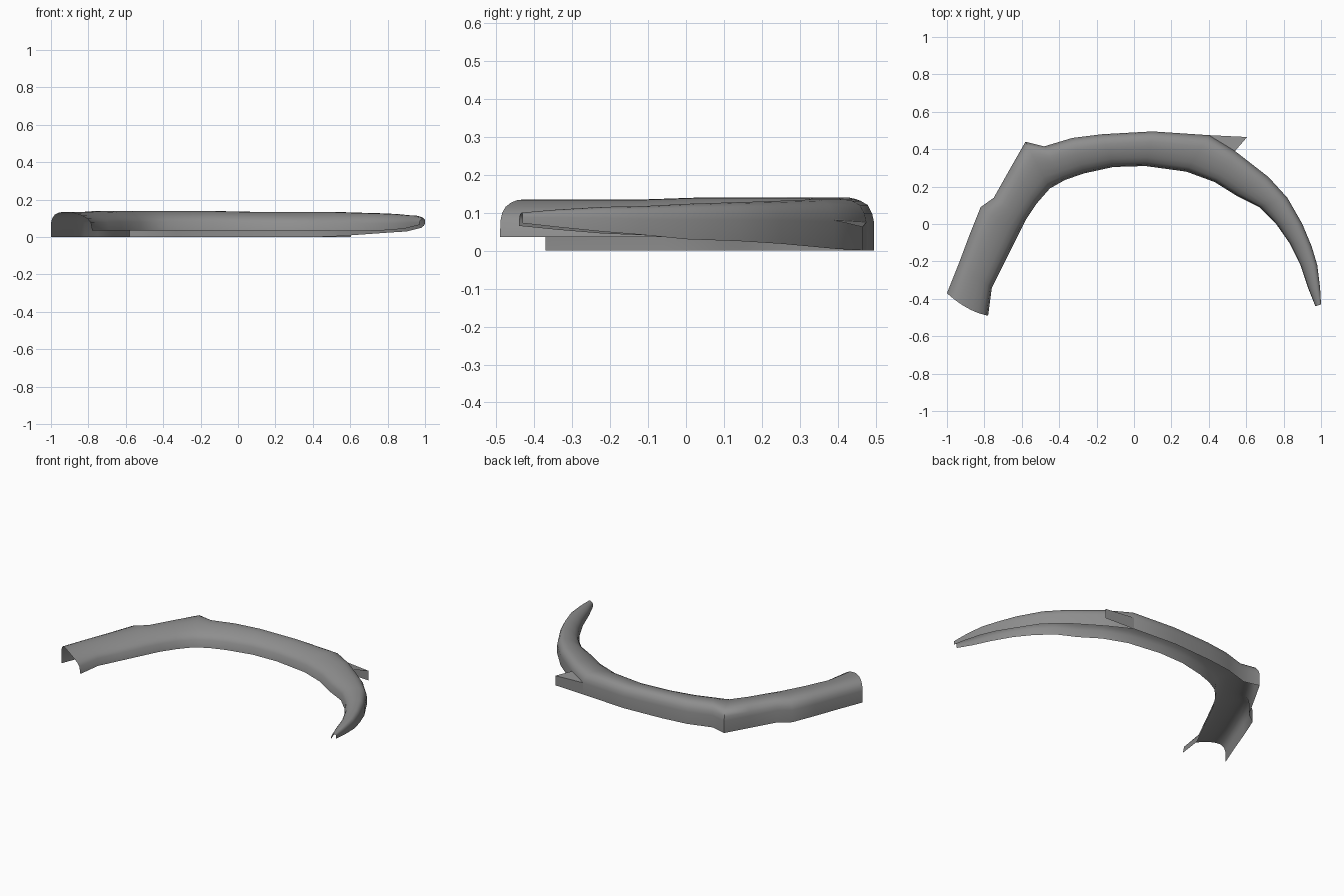
import bpy
import bmesh
from mathutils import Vector

cube = bpy.data.objects.get("Cube")
if cube:
    bpy.data.objects.remove(cube)

# One plain grey for the whole part
grey = bpy.data.materials.new("satin grey")
grey.use_nodes = True
color = (0.27, 0.27, 0.27, 1)
grey.diffuse_color = color
grey.node_tree.nodes["Principled BSDF"].inputs["Base Color"].default_value = color


def make_object(name, bm, angle=0.6):
    mesh = bpy.data.meshes.new(name)
    bm.to_mesh(mesh)
    bm.free()
    mesh.materials.append(grey)
    obj = bpy.data.objects.new(name, mesh)
    bpy.context.collection.objects.link(obj)
    bpy.ops.object.select_all(action="DESELECT")
    obj.select_set(True)
    bpy.context.view_layer.objects.active = obj
    bpy.ops.object.shade_smooth_by_angle(angle=angle)
    return obj


# Stations along the arch: outer x, y, inner x, y
outline = [
    (-1, -.37, -.78, -.49), (-.94, -.22, -.76, -.34), (-.88, -.06, -.69, -.2),
    (-.82, .09, -.62, -.06), (-.75, .14, -.58, .02), (-.66, .3, -.52, .11),
    (-.58, .44, -.45, .19), (-.48, .415, -.37, .235), (-.33, .46, -.27, .27),
    (-.17, .48, -.11, .305), (.1, .495, .06, .31), (.4, .475, .28, .28),
    (.54, .39, .43, .225), (.72, .25, .55, .15), (.82, .14, .67, .09),
    (.9, 0, .76, 0), (.95, -.12, .83, -.1), (.98, -.22, .89, -.22),
    (.995, -.34, .93, -.34), (1, -.43, .97, -.44),
]
# Heights of the forward horn: outer hem, inner hem, crest
horn = [(.005, .035, .135), (.018, .033, .13), (.025, .033, .127), (.03, .035, .123),
        (.042, .04, .117), (.05, .045, .115), (.062, .055, .108), (.072, .065, .1)]
levels = [(0, .036, .135)] * (len(outline) - len(horn)) + horn

# Cross-section: position across the band, share of the height
section = [(0, 0), (0, .55), (.025, .72), (.09, .89), (.19, .97), (.3, 1),
           (.45, .98), (.6, .91), (.75, .8), (.88, .64), (.96, .44), (1, 0)]

# Arched shell, open below
bm = bmesh.new()
rows = []
for i, ((ox, oy, ix, iy), (low_out, low_in, top)) in enumerate(zip(outline, levels)):
    row = []
    for k, (t, share) in enumerate(section):
        low = low_out if k < 6 else low_in
        crest = top + (.005 if 3 <= i <= 9 else 0)
        point = Vector((ox, oy, 0)).lerp(Vector((ix, iy, 0)), t)
        if i == 0:  # rounded cut at the rear end
            point.y -= .08 * t * (1 - t)
        point.z = low + share * (crest - low)
        row.append(bm.verts.new(point))
    rows.append(row)
for a, b in zip(rows, rows[1:]):
    for k in range(len(section) - 1):
        bm.faces.new((a[k], a[k + 1], b[k + 1], b[k]))
bmesh.ops.recalc_face_normals(bm, faces=bm.faces)
if sum(f.normal.z for f in bm.faces) < 0:
    bmesh.ops.reverse_faces(bm, faces=bm.faces)
make_object("arch_shell", bm)

# Pointed end of the outer wall, standing off the horn
bm = bmesh.new()
foot, tip_foot, tip, shoulder, joint, crest = [bm.verts.new(p) for p in (
    (.4, .475, 0), (.605, .465, 0), (.605, .465, .062),
    (.4, .475, .075), (.54, .39, .08), (.39, .457, .12))]
bm.faces.new((tip_foot, foot, shoulder, tip))
bm.faces.new((tip, shoulder, joint))
bm.faces.new((shoulder, crest, joint))
make_object("wall_point", bm)
